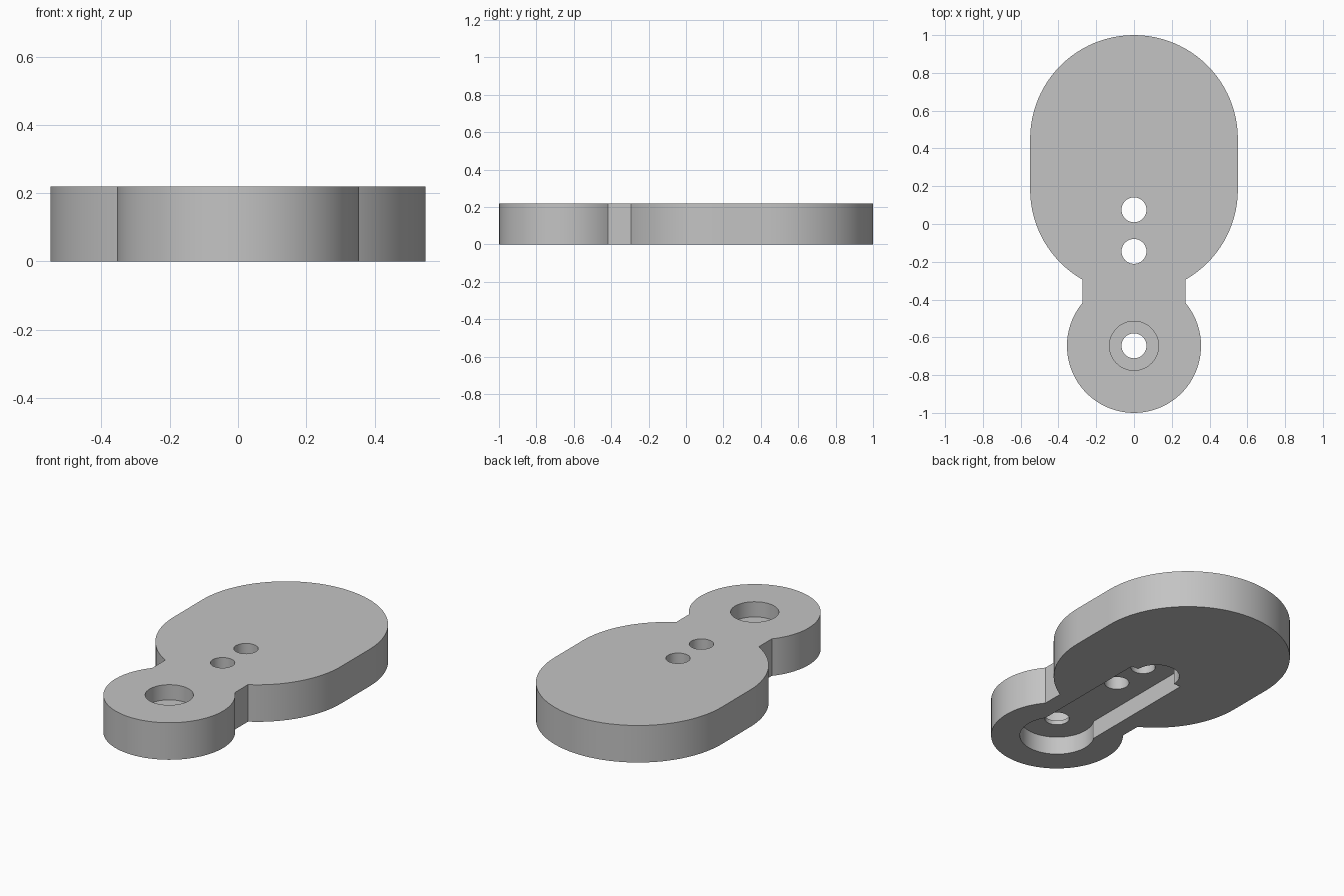
import bpy
import bmesh
from math import acos, asin, cos, sin, degrees, radians

default = bpy.data.objects.get("Cube")
if default:
    bpy.data.objects.remove(default, do_unlink=True)

HEIGHT = 0.22
PIVOT_Y = -0.645       # centre of the small round end
POCKET_DEPTH = 0.105
BORE_FLOOR = 0.13


def arc(cy, radius, start, end, steps):
    """Points on a circle centred on x = 0, angles in degrees."""
    angles = [radians(start + (end - start) * i / steps) for i in range(steps + 1)]
    return [(radius * cos(a), cy + radius * sin(a)) for a in angles]


def prism(name, outline, bottom, top):
    """Extrude a closed outline between two heights."""
    bm = bmesh.new()
    base = bm.faces.new([bm.verts.new((x, y, bottom)) for x, y in outline])
    new = bmesh.ops.extrude_face_region(bm, geom=[base])["geom"]
    bmesh.ops.translate(bm, vec=(0, 0, top - bottom),
                        verts=[v for v in new if isinstance(v, bmesh.types.BMVert)])
    bmesh.ops.recalc_face_normals(bm, faces=bm.faces)
    mesh = bpy.data.meshes.new(name)
    bm.to_mesh(mesh)
    bm.free()
    obj = bpy.data.objects.new(name, mesh)
    bpy.context.collection.objects.link(obj)
    return obj


def cut(target, cutter):
    """Subtract the cutter and remove it."""
    cutter.hide_render = True
    mod = target.modifiers.new("cut", 'BOOLEAN')
    mod.operation = 'DIFFERENCE'
    mod.solver = 'EXACT'
    mod.object = cutter
    bpy.ops.object.modifier_apply(modifier=mod.name)
    bpy.data.objects.remove(cutter, do_unlink=True)


# Plate: long rounded body, narrow neck and small round end
BODY_R, END_R, NECK = 0.55, 0.355, 0.272
body_angle = degrees(acos(NECK / BODY_R))
end_angle = degrees(acos(NECK / END_R))
outline = (arc(0.45, BODY_R, 0, 180, 48)
           + arc(0.183, BODY_R, 180, 180 + body_angle, 16)
           + arc(PIVOT_Y, END_R, 180 - end_angle, 360 + end_angle, 60)
           + arc(0.183, BODY_R, 360 - body_angle, 360, 16))
plate = prism("arm_plate", outline, 0, HEIGHT)
bpy.context.view_layer.objects.active = plate
plate.select_set(True)

# Underside pocket: round hub, straight slot and narrower round tip
HUB_R, SLOT, SLOT_END = 0.2, 0.17, 0.185
hub_angle = degrees(acos(SLOT / HUB_R))
pocket = ([(SLOT, SLOT_END)]
          + arc(SLOT_END, 0.125, 0, 180, 32)
          + [(-SLOT, SLOT_END)]
          + arc(PIVOT_Y, HUB_R, 180 - hub_angle, 360 + hub_angle, 48))
cut(plate, prism("pocket_cutter", pocket, -0.1, POCKET_DEPTH))

# Counterbore on top and three through holes
cut(plate, prism("counterbore_cutter", arc(PIVOT_Y, 0.13, 0, 360, 48)[:-1],
                 BORE_FLOOR, HEIGHT + 0.1))
for y in (PIVOT_Y, -0.145, 0.075):
    cut(plate, prism("hole_cutter", arc(y, 0.066, 0, 360, 40)[:-1],
                     -0.1, HEIGHT + 0.1))

# Single grey material
grey = bpy.data.materials.new("plain grey")
grey.use_nodes = True
colour = (0.55, 0.55, 0.55, 1)
grey.diffuse_color = colour
grey.node_tree.nodes["Principled BSDF"].inputs["Base Color"].default_value = colour
plate.data.materials.clear()
plate.data.materials.append(grey)

bpy.ops.object.shade_smooth_by_angle(angle=radians(25))
